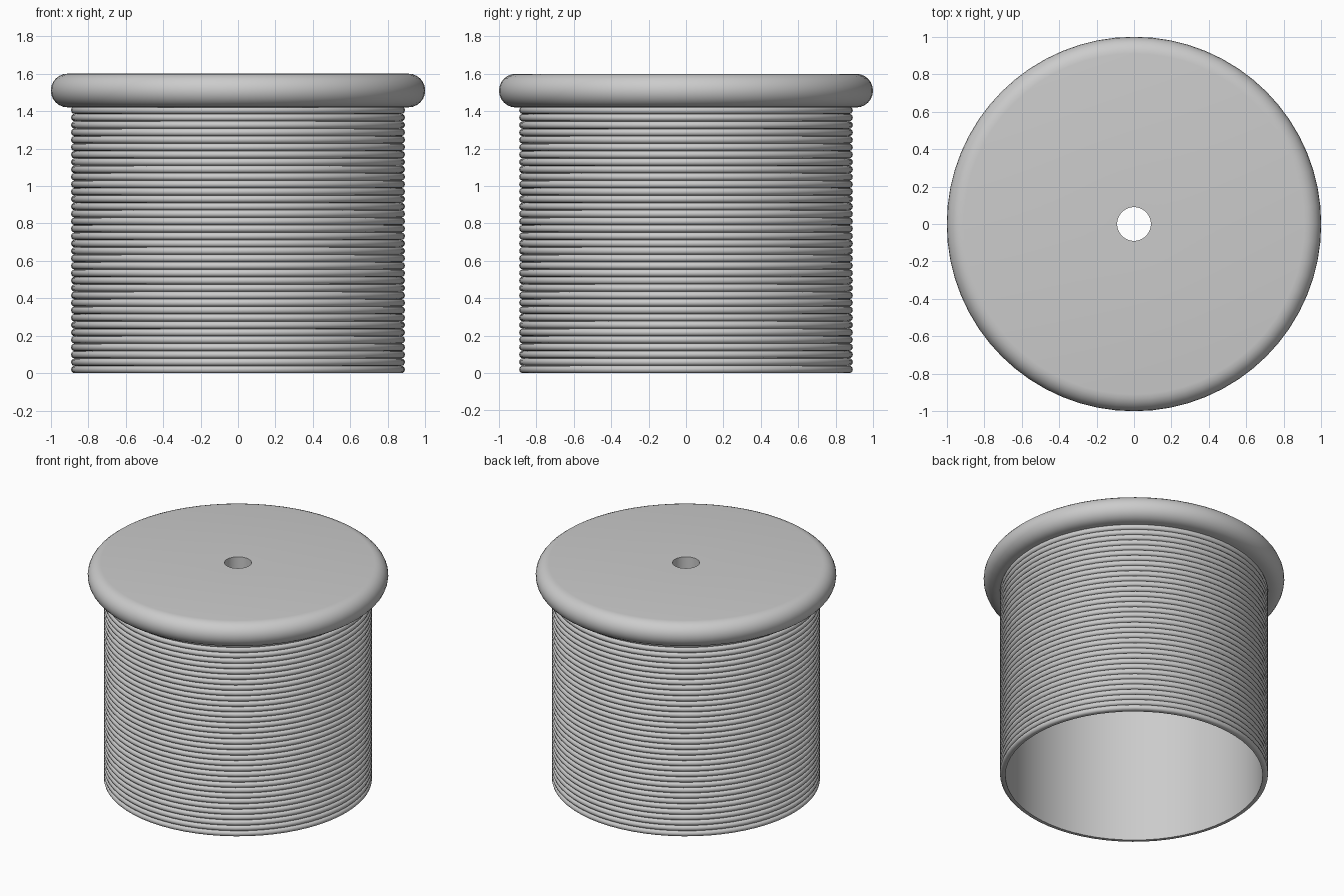
import bpy, bmesh, math

if "Cube" in bpy.data.objects:
    bpy.data.objects.remove(bpy.data.objects["Cube"])

SEGMENTS = 64


def lathe(name, profile, closed):
    """Revolve an (r, z) profile around the z axis."""
    bm = bmesh.new()
    rings = []
    for r, z in profile:
        rings.append([bm.verts.new((r * math.cos(a), r * math.sin(a), z))
                      for a in (2 * math.pi * i / SEGMENTS for i in range(SEGMENTS))])
    pairs = list(zip(rings, rings[1:]))
    if closed:
        pairs.append((rings[-1], rings[0]))
    for a, b in pairs:
        for i in range(SEGMENTS):
            j = (i + 1) % SEGMENTS
            bm.faces.new((a[i], a[j], b[j], b[i]))
    bmesh.ops.recalc_face_normals(bm, faces=bm.faces)
    mesh = bpy.data.meshes.new(name)
    bm.to_mesh(mesh)
    bm.free()
    obj = bpy.data.objects.new(name, mesh)
    bpy.context.collection.objects.link(obj)
    bpy.ops.object.select_all(action='DESELECT')
    obj.select_set(True)
    bpy.context.view_layer.objects.active = obj
    bpy.ops.object.shade_smooth_by_angle(angle=math.radians(40))
    return obj


# Hollow body wall with stacked rounded ridges
BODY_TOP, RIDGES, STEPS = 1.425, 36, 6
pitch = BODY_TOP / RIDGES
wall = [(0.855, BODY_TOP), (0.855, 0.0)]
for k in range(RIDGES):
    for s in range(STEPS):
        t = math.pi * s / STEPS
        wall.append((0.873 + 0.019 * math.sin(t),
                     pitch * (k + 0.5 - 0.5 * math.cos(t))))
wall.append((0.873, BODY_TOP))
lathe("ridged_body", wall, False)

# Thick top disc with fully rounded edge and centre hole
TOP, BOTTOM, HOLE = 1.6, 1.42, 0.09
radius = (TOP - BOTTOM) / 2
disc = [(HOLE, BOTTOM)]
for s in range(13):
    t = -math.pi / 2 + math.pi * s / 12
    disc.append((1 - radius + radius * math.cos(t),
                 BOTTOM + radius + radius * math.sin(t)))
disc.append((HOLE, TOP))
lathe("top_disc", disc, True)
